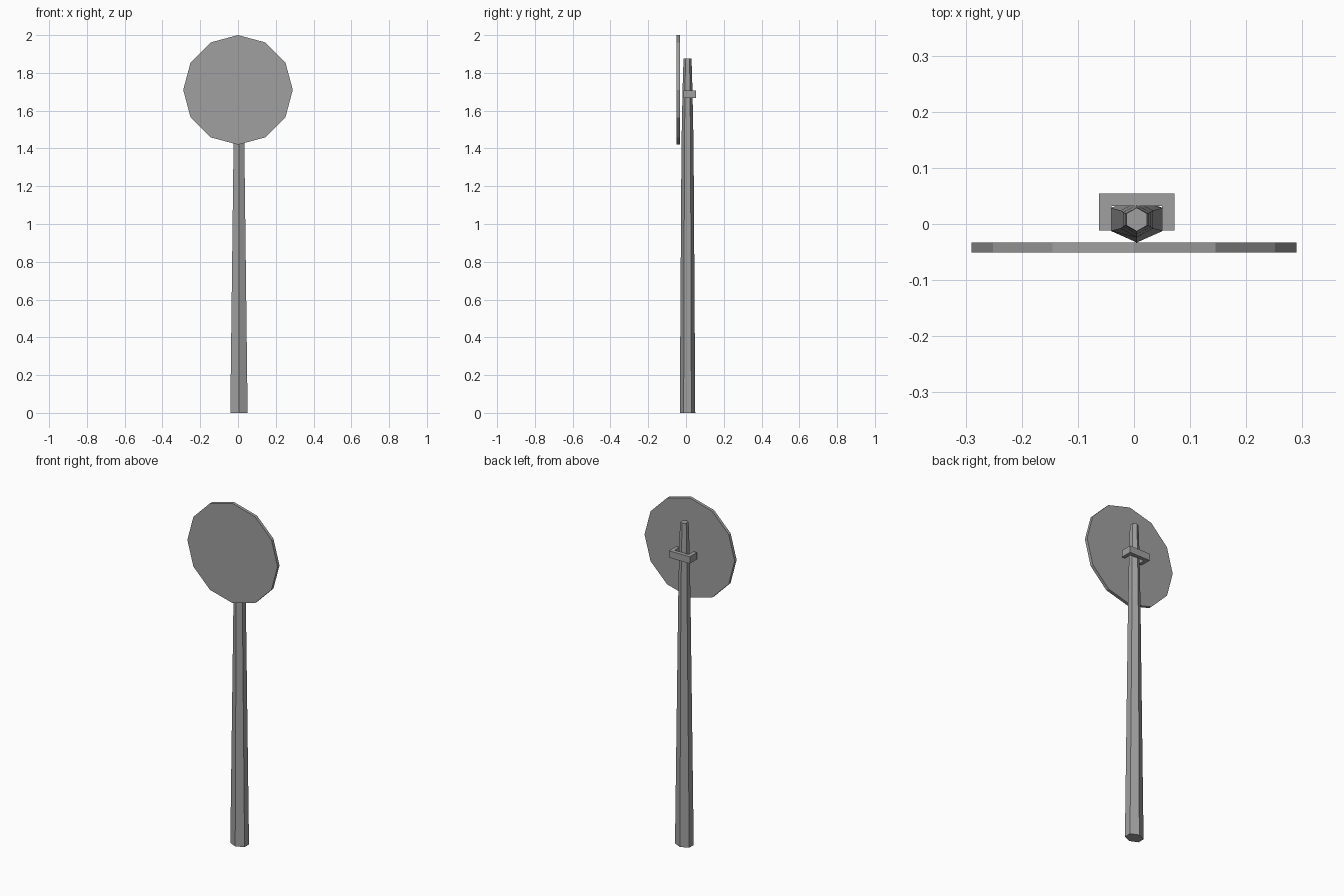
import bpy, bmesh
from math import sin, cos, pi

if "Cube" in bpy.data.objects:
    bpy.data.objects.remove(bpy.data.objects["Cube"], do_unlink=True)

grey = bpy.data.materials.new("plain_grey")
grey.use_nodes = True
colour = (0.35, 0.35, 0.35, 1)
grey.diffuse_color = colour
grey.node_tree.nodes["Principled BSDF"].inputs["Base Color"].default_value = colour


def loft(name, rings):
    """Join equal-sized rings of points into a closed solid."""
    bm = bmesh.new()
    loops = [[bm.verts.new(p) for p in ring] for ring in rings]
    n = len(loops[0])
    for low, high in zip(loops, loops[1:]):
        for i in range(n):
            j = (i + 1) % n
            bm.faces.new((low[i], low[j], high[j], high[i]))
    bm.faces.new(loops[0][::-1])
    bm.faces.new(loops[-1])
    bmesh.ops.recalc_face_normals(bm, faces=bm.faces)
    mesh = bpy.data.meshes.new(name)
    bm.to_mesh(mesh)
    bm.free()
    mesh.materials.append(grey)
    obj = bpy.data.objects.new(name, mesh)
    bpy.context.collection.objects.link(obj)
    return obj


def polygon(sides, rx, ry, start=0):
    angles = [start + 2 * pi * i / sides for i in range(sides)]
    return [(rx * cos(a), ry * sin(a)) for a in angles]


# Tapered six-sided pole: height, x radius, y radius
AXIS_X, AXIS_Y = 0.005, 0.008
sections = [(0, 0.053, 0.041), (1.42, 0.033, 0.032),
            (1.72, 0.028, 0.026), (1.85, 0.024, 0.022), (1.875, 0.021, 0.021)]
loft("pole", [[(AXIS_X + x, AXIS_Y + y, z) for x, y in polygon(6, rx, ry, pi / 2)]
              for z, rx, ry in sections])

# Twelve-sided sign disc standing in front of the pole
loft("sign_disc", [[(x, y, 1.71 + z) for x, z in polygon(12, 0.29, 0.29)]
                   for y in (-0.051, -0.033)])

# U-shaped bracket, open to the front, wrapped round the pole
half = [(0.067, 0.054), (0.067, -0.012), (0.045, -0.012), (0.045, 0.032)]
outline = half + [(-x, y) for x, y in reversed(half)]
loft("bracket", [[(AXIS_X + x, y, z) for x, y in outline] for z in (1.667, 1.707)])
